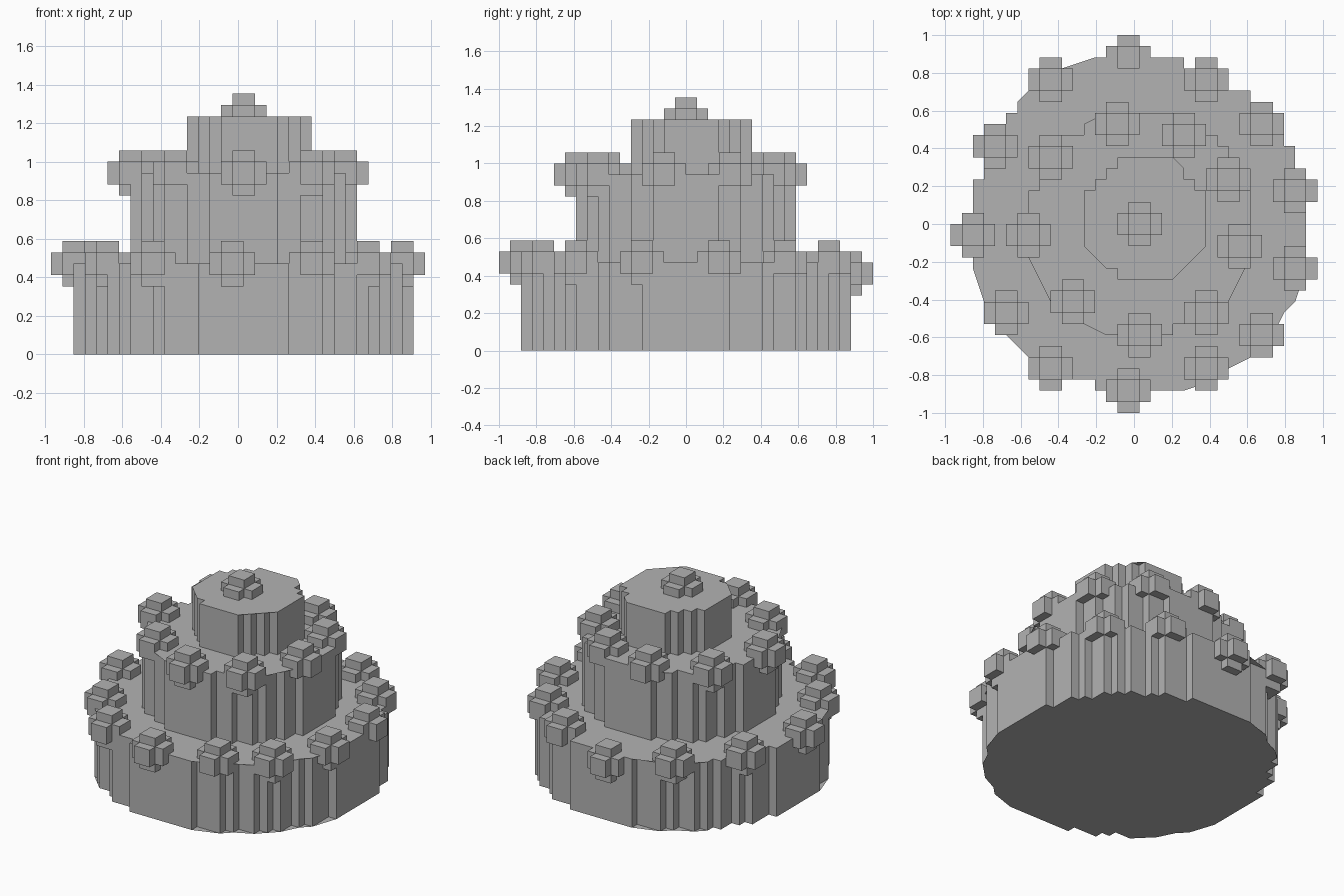
import bpy
import bmesh
import math
from mathutils import Matrix, Vector

V = 1 / 17  # edge length of one block

cube = bpy.data.objects.get("Cube")
if cube:
    bpy.data.objects.remove(cube, do_unlink=True)

grey = bpy.data.materials.new("plain_grey")
grey.use_nodes = True
colour = (0.45, 0.45, 0.45, 1)
grey.diffuse_color = colour
grey.node_tree.nodes["Principled BSDF"].inputs["Base Color"].default_value = colour


def finish_mesh(bm, name):
    bmesh.ops.recalc_face_normals(bm, faces=bm.faces)
    mesh = bpy.data.meshes.new(name)
    bm.to_mesh(mesh)
    bm.free()
    mesh.materials.append(grey)
    return mesh


def place(name, mesh, location=(0, 0, 0)):
    obj = bpy.data.objects.new(name, mesh)
    obj.location = Vector(location) * V
    bpy.context.collection.objects.link(obj)


def half_width(offset, size):
    """Half width, in blocks, of one row of a stepped disc."""
    reach = math.sqrt((size / 2) ** 2 - offset ** 2)
    if size % 2:
        return math.floor(reach) + 0.5
    return math.floor(reach + 0.5)


def add_tier(name, size, centre, bottom, top):
    """Stepped disc, 'size' blocks across, extruded upwards."""
    right = []
    for row in range(size):
        y = row - size / 2
        w = half_width(y + 0.5, size)
        if right and right[-1][0] == w:
            right.pop()
        else:
            right.append((w, y))
        right.append((w, y + 1))
    outline = right + [(-x, y) for x, y in reversed(right)]

    bm = bmesh.new()
    base = bm.faces.new([bm.verts.new(((x + centre[0]) * V, (y + centre[1]) * V, bottom * V))
                         for x, y in outline])
    bmesh.ops.triangulate(bm, faces=[base])
    walls = bmesh.ops.extrude_face_region(bm, geom=bm.faces[:], use_keep_orig=True)
    raised = [g for g in walls["geom"] if isinstance(g, bmesh.types.BMVert)]
    bmesh.ops.translate(bm, verts=raised, vec=(0, 0, (top - bottom) * V))
    place(name, finish_mesh(bm, name))


# Three stacked cake tiers
add_tier("bottom_tier", 30, (0.5, 0), 0, 8)
add_tier("middle_tier", 20, (0.5, 0), 8, 16)
add_tier("top_tier", 11, (1, 0.5), 16, 21)

# Block berry: three crossing bars
bm = bmesh.new()
for size in ((4, 2, 2), (2, 4, 2), (2, 2, 4)):
    bmesh.ops.create_cube(bm, size=V, matrix=Matrix.Diagonal((*size, 1)))
berry = finish_mesh(bm, "berry")

# Berries around the bottom tier
lower = [(-7.5, 13), (6.5, 13), (11.5, 9), (-12.5, 7), (14.5, 3), (-14.5, -1),
         (14.5, -4), (-11.5, -8), (11.5, -10), (-7.5, -13), (6.5, -13), (-0.5, -15)]
for x, y in lower:
    place("lower_berry", berry, (x, y, 8))
place("lower_back_berry", berry, (-0.5, 15, 7))

# Berries around the middle tier
upper = [(-1.5, 9), (4.5, 8), (-7.5, 6), (8.5, 4), (-9.5, -1),
         (9.5, -2), (-5.5, -7), (6.5, -8), (0.5, -10)]
for x, y in upper:
    place("upper_berry", berry, (x, y, 16))

# Single berry on top
place("top_berry", berry, (0.5, 0, 21))
